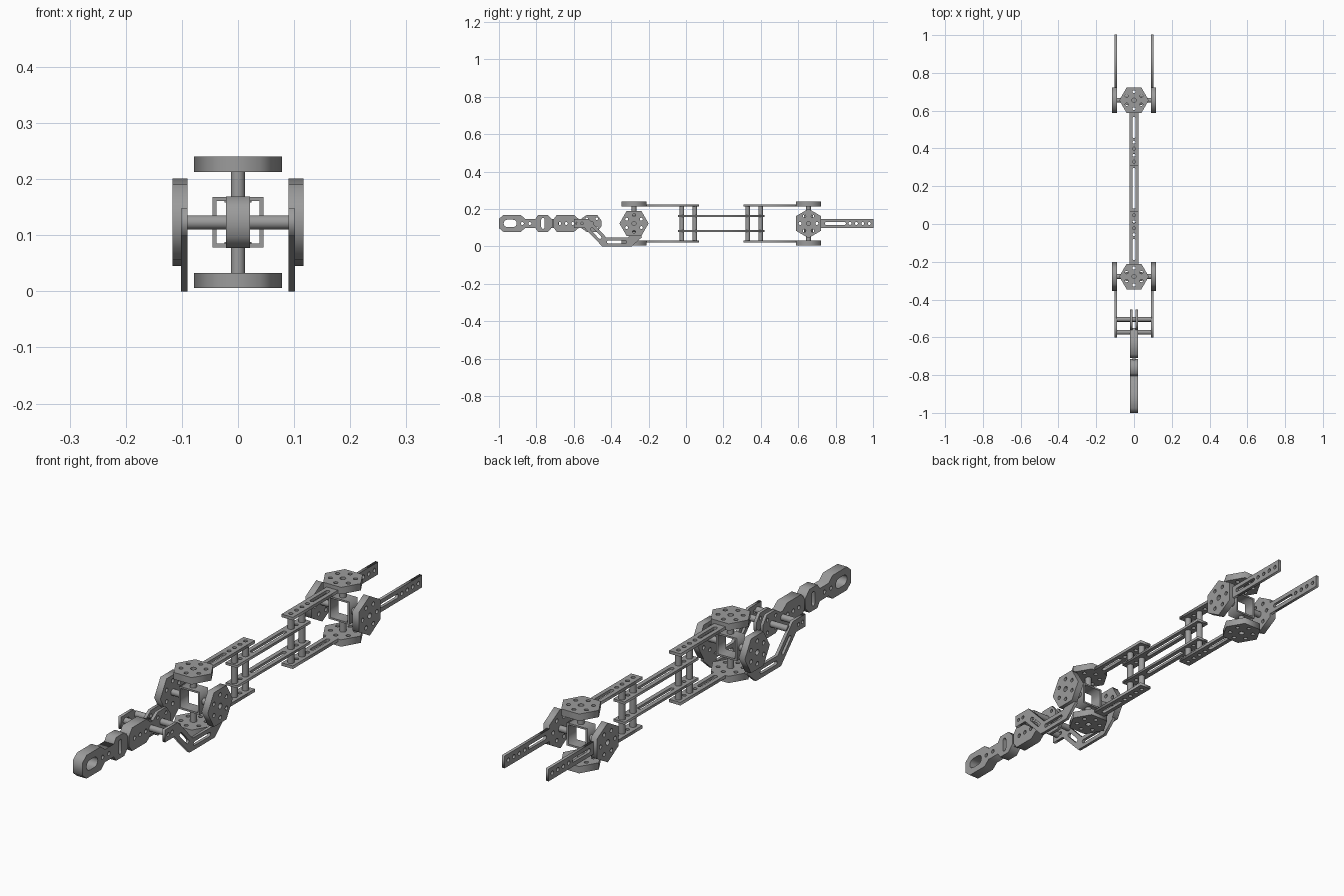
import bpy
from math import cos, sin, pi, radians
from mathutils import Matrix, Vector

cube = bpy.data.objects.get("Cube")
if cube:
    bpy.data.objects.remove(cube, do_unlink=True)

grey = bpy.data.materials.new("machined grey")
grey.use_nodes = True
COLOUR = (0.33, 0.33, 0.33, 1)
grey.diffuse_color = COLOUR
grey.node_tree.nodes["Principled BSDF"].inputs["Base Color"].default_value = COLOUR

X, Y, Z = Vector((1, 0, 0)), Vector((0, 1, 0)), Vector((0, 0, 1))
MID = 0.123          # height of the main axis
HALF = 0.0245        # half width of every arm
ARM = 0.012          # thickness of every arm
HUB = 0.027          # thickness of the hexagonal hubs
ROD = 0.0125
FRONT, REAR = -0.278, 0.655


def circle(u, v, r, n=16, turn=0.0):
    return [(u + r * cos(turn + 2 * pi * i / n), v + r * sin(turn + 2 * pi * i / n)) for i in range(n)]


def slot(a, b, r):
    """Round-ended slot between two points."""
    a, b = Vector(a), Vector(b)
    d = (b - a).normalized()
    n = Vector((-d.y, d.x))
    arc = [pi / 2 + pi * i / 6 for i in range(7)]
    return ([a + r * (cos(t) * d + sin(t) * n) for t in arc]
            + [b - r * (cos(t) * d + sin(t) * n) for t in arc])


def mirrored(half):
    """Closed outline from its upper half."""
    return half + [(u, -v) for u, v in reversed(half)]


def strip(path, w):
    """Mitred band along a polyline."""
    pts = [Vector(p) for p in path]
    left, right = [], []
    for i, p in enumerate(pts):
        a = (p - pts[i - 1]).normalized() if i else (pts[1] - p).normalized()
        b = (pts[i + 1] - p).normalized() if i < len(pts) - 1 else a
        n = Vector((-a.y - b.y, a.x + b.x)).normalized()
        off = n * (w / n.dot(Vector((-a.y, a.x))))
        left.append(p + off)
        right.append(p - off)
    return left + right[::-1]


def plate(name, outlines, origin, u, w, depth):
    """Flat part: first outline is the edge, the rest are holes."""
    curve = bpy.data.curves.new(name, "CURVE")
    curve.dimensions = "2D"
    curve.fill_mode = "BOTH"
    curve.extrude = depth / 2
    for outline in outlines:
        s = curve.splines.new("POLY")
        s.points.add(len(outline) - 1)
        for point, p in zip(s.points, outline):
            point.co = (p[0], p[1], 0, 1)
        s.use_cyclic_u = True
    temp = bpy.data.objects.new(name, curve)
    bpy.context.collection.objects.link(temp)
    bpy.context.view_layer.update()
    graph = bpy.context.evaluated_depsgraph_get()
    mesh = bpy.data.meshes.new_from_object(temp.evaluated_get(graph))
    bpy.data.objects.remove(temp, do_unlink=True)
    mesh.materials.clear()
    mesh.materials.append(grey)
    v = w.cross(u)
    basis = Matrix((u, v, w)).transposed().to_4x4()
    mesh.transform(Matrix.Translation(origin) @ basis)
    ob = bpy.data.objects.new(name, mesh)
    bpy.context.collection.objects.link(ob)
    return ob


def rod(name, a, b):
    a, b = Vector(a), Vector(b)
    bpy.ops.mesh.primitive_cylinder_add(vertices=20, radius=ROD, depth=(b - a).length, location=(a + b) / 2)
    ob = bpy.context.object
    ob.name = name
    ob.rotation_euler = (b - a).to_track_quat("Z", "Y").to_euler()
    ob.data.materials.append(grey)
    bpy.ops.object.shade_smooth_by_angle(angle=radians(35))


# Shared outlines; u runs along the part
HOLES = [0.222, 0.256, 0.29, 0.325]
arm_shape = [mirrored([(0.056, HALF), (0.348, HALF)]), slot((0.095, 0), (0.192, 0), 0.008)]
arm_shape += [circle(h, 0, 0.008) for h in HOLES]


def hub_shape(turn):
    return ([circle(0, 0, 0.078, 6, turn), circle(0, 0, 0.011)]
            + [circle(0.045 * cos(a), 0.045 * sin(a), 0.008)
               for a in (turn + pi / 6 + i * pi / 3 for i in range(6))])


# Universal joints: square tube, four stub rods and four hubs each
for where, y, d in (("front", FRONT, 1), ("rear", REAR, -1)):
    centre = Vector((0, y, MID))
    plate(where + "_joint_tube", [circle(0, 0, 0.045 * 2 ** 0.5, 4, pi / 4),
                                  circle(0, 0, 0.038 * 2 ** 0.5, 4, pi / 4)],
          centre, X, -Y, 0.05)
    for axis, side, label in ((X, 1, "left"), (X, -1, "right"), (Z, 1, "upper"), (Z, -1, "lower")):
        name = where + "_" + label
        out = axis * side
        rod(name + "_stub_rod", centre + out * 0.04, centre + out * 0.097)
        turn = 0 if (axis == X and where == "front") else pi / 6
        plate(name + "_hub", hub_shape(turn), centre + out * (0.09 + HUB / 2), Y, axis, HUB)
        # Straight arms leave the hub along the main axis
        if axis == Z:
            plate(name + "_arm", arm_shape, centre + out * (0.09 + ARM / 2), Y * d, axis, ARM)
        elif where == "rear":
            plate(name + "_arm", arm_shape, centre + out * (0.09 + ARM / 2), Y, axis, ARM)

# Middle link plates and the posts clamping them
POSTS = [FRONT + 0.256, FRONT + 0.325, REAR - 0.325, REAR - 0.256]
mid_y = (FRONT + REAR) / 2
link = [mirrored([(-0.23, HALF), (0.23, HALF)]), slot((-0.1, 0), (0.1, 0), 0.008)]
link += [circle(s * h, 0, 0.008) for s in (-1, 1) for h in (0.141, 0.175, 0.21)]
for label, z in (("upper", 0.163), ("lower", 0.083)):
    plate(label + "_link_plate", link, Vector((0, mid_y, z)), Y, Z, 0.01)
for i, y in enumerate(POSTS):
    rod("post_%d" % (i + 1), (0, y, 0.033), (0, y, 0.213))

# Bent side arms dropping from the front hubs and rising to the finger
path = [(-0.272, 0.068), (-0.266, 0.055), (-0.30, HALF), (-0.437, HALF), (-0.532, MID), (-0.6, MID)]
bent = [strip(path, HALF), slot((-0.415, HALF), (-0.325, HALF), 0.008),
        slot((-0.502, 0.092), (-0.46, 0.048), 0.008)]
bent += [circle(y, MID, 0.007) for y in (-0.582, -0.556)]
for label, side in (("left", 1), ("right", -1)):
    plate(label + "_bent_arm", bent, X * side * (0.09 + ARM / 2), Y, X, ARM)
for label, y in (("front", -0.573), ("rear", -0.505)):
    rod(label + "_cross_rod", (-0.095, y, MID), (0.095, y, MID))

# Finger segments along the front
finger = Vector((0, 0, MID))
tip = [mirrored([(-1, 0.025), (-0.975, 0.046), (-0.885, 0.046), (-0.86, 0.025), (-0.8, 0.025)]),
       slot((-0.955, 0), (-0.925, 0), 0.02), circle(-0.875, 0, 0.008), circle(-0.835, 0, 0.008)]
plate("finger_tip", tip, finger, Y, X, 0.042)
knuckle = [mirrored([(-0.805, 0.025), (-0.79, 0.046), (-0.74, 0.046), (-0.715, 0.02)]),
           slot((-0.765, -0.02), (-0.765, 0.02), 0.009)]
plate("finger_knuckle", knuckle, finger, Y, X, 0.042)
plate("finger_tongue", [mirrored([(-0.745, 0.025), (-0.68, 0.025)])], finger, Y, X, 0.018)
base = [mirrored([(-0.71, 0.02), (-0.69, 0.046), (-0.6, 0.046), (-0.575, 0.025), (-0.55, 0.025)])]
base += [circle(y, 0, 0.008) for y in (-0.675, -0.64, -0.605)]
plate("finger_base", base, finger, Y, X, 0.042)
fork = [mirrored([(-0.56, 0.025), (-0.53, 0.046), (-0.475, 0.046), (-0.452, 0.015)])]
fork += [circle(y, v, 0.007) for y in (-0.53, -0.478) for v in (-0.025, 0.025)]
for label, side in (("left", 1), ("right", -1)):
    plate(label + "_finger_fork", fork, finger + X * side * 0.015, Y, X, 0.012)
